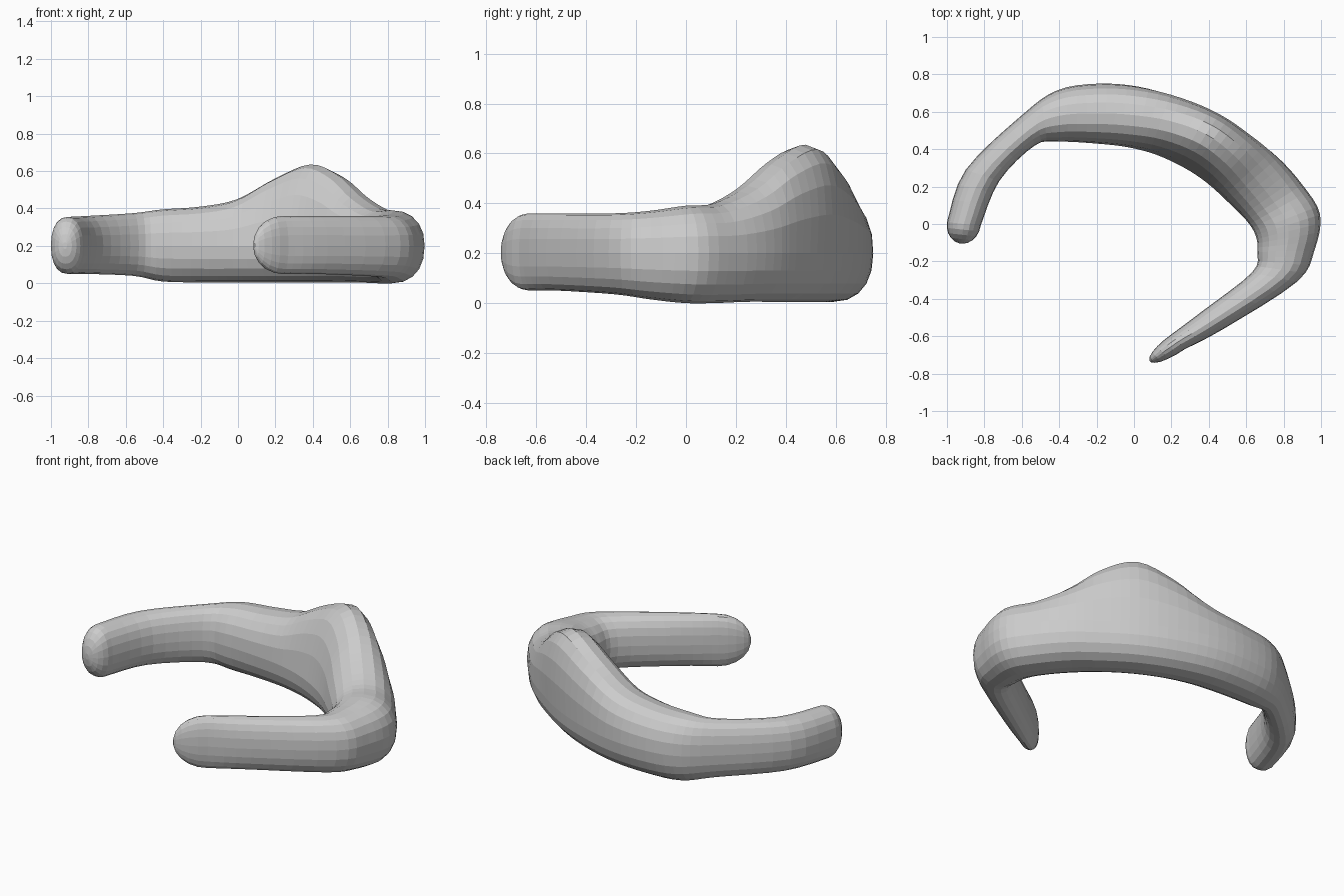
import bpy, bmesh, math
from mathutils import Vector

if "Cube" in bpy.data.objects:
    bpy.data.objects.remove(bpy.data.objects["Cube"])

# Stations along the band: outer x,y | inner x,y | bottom z, top z
STATIONS = [
    (-1.0, .01, -.82, -.01, .05, .355),
    (-.90, .29, -.72, .23, .05, .36),
    (-.59, .59, -.53, .42, .04, .375),
    (-.41, .715, -.40, .44, .01, .395),
    (-.20, .75, -.20, .43, .005, .41),
    (.02, .735, -.03, .41, .005, .45),
    (.25, .67, .12, .37, .005, .56),
    (.45, .58, .27, .30, .005, .635),
    (.62, .47, .39, .22, .005, .58),
    (.77, .355, .50, .12, .005, .47),
    (.90, .21, .60, .02, 0, .40),
    (.995, .05, .65, -.06, 0, .39),
    (.965, -.14, .66, -.15, .015, .37),
    (.87, -.31, .63, -.26, .035, .36),
    (.48, -.56, .36, -.47, .05, .36),
    (.27, -.67, .20, -.59, .05, .36),
]
SIDES, STEPS, MID_Z = 20, 4, .2


def spline(a, b, c, d, t):
    return [.5 * (2 * q + (r - p) * t + (2 * p - 5 * q + 4 * r - s) * t * t
                  + (3 * q - p - 3 * r + s) * t ** 3) for p, q, r, s in zip(a, b, c, d)]


def section(ox, oy, ix, iy, low, high):
    outer, inner = Vector((ox, oy, 0)), Vector((ix, iy, 0))
    centre, half = (outer + inner) / 2, (outer - inner) / 2
    lean = half.normalized() * .2 * max(high - .4, 0)
    points = []
    for k in range(SIDES):
        a = 2 * math.pi * k / SIDES
        u, v = [math.copysign(abs(w) ** .88, w) for w in (math.cos(a), math.sin(a))]
        z = MID_Z + v * (high - MID_Z if v > 0 else MID_Z - low)
        p = centre + half * u + lean * max(v, 0)
        points.append(Vector((p.x, p.y, z)))
    return points


def tip(ring, x, y):
    """Rounded end: shrink the ring on its way to the end point."""
    centre = sum(ring, Vector()) / SIDES
    end = Vector((x, y, centre.z))
    result = []
    for n in range(1, 6):
        a = math.pi / 2 * n / 5.4
        c = centre.lerp(end, math.sin(a))
        result.append([c + (p - centre) * math.cos(a) for p in ring])
    return result


# Smoothly interpolated rings with rounded tips, bridged into one closed band
rings = []
last = len(STATIONS) - 1
for i in range(last):
    quad = [STATIONS[min(max(i + j, 0), last)] for j in (-1, 0, 1, 2)]
    rings += [section(*spline(*quad, n / STEPS)) for n in range(STEPS)]
rings.append(section(*STATIONS[-1]))
rings = tip(rings[0], -.925, -.105)[::-1] + rings + tip(rings[-1], .085, -.735)

bm = bmesh.new()
loops = [[bm.verts.new(p) for p in ring] for ring in rings]
for a, b in zip(loops, loops[1:]):
    for k in range(SIDES):
        n = (k + 1) % SIDES
        bm.faces.new((a[k], a[n], b[n], b[k]))
# Tip caps
bm.faces.new(loops[0])
bm.faces.new(loops[-1])
bmesh.ops.recalc_face_normals(bm, faces=bm.faces)
mesh = bpy.data.meshes.new("curved_band")
bm.to_mesh(mesh)
bm.free()
band = bpy.data.objects.new("curved_band", mesh)
bpy.context.collection.objects.link(band)
